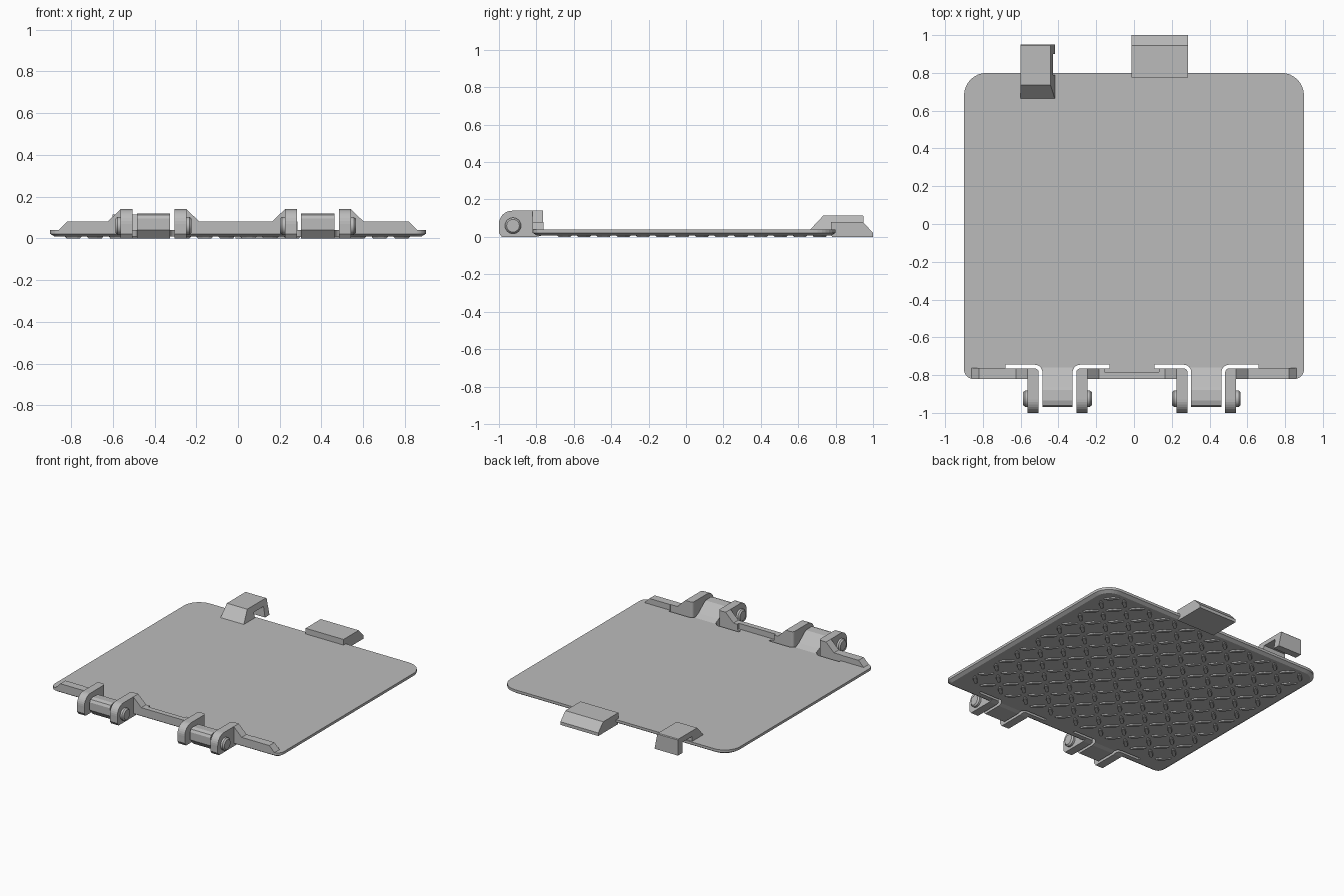
import bpy, bmesh, math
from mathutils import Matrix

if "Cube" in bpy.data.objects:
    bpy.data.objects.remove(bpy.data.objects["Cube"])

grey = bpy.data.materials.new("plain grey")
grey.use_nodes = True
COLOUR = (0.5, 0.5, 0.5, 1)
grey.diffuse_color = COLOUR
grey.node_tree.nodes["Principled BSDF"].inputs["Base Color"].default_value = COLOUR


def finish(bm, name):
    bmesh.ops.recalc_face_normals(bm, faces=bm.faces)
    mesh = bpy.data.meshes.new(name)
    bm.to_mesh(mesh)
    bm.free()
    mesh.materials.append(grey)
    obj = bpy.data.objects.new(name, mesh)
    bpy.context.collection.objects.link(obj)
    return obj


def loft(name, rings):
    """Skin a stack of matching rings and cap both ends."""
    bm = bmesh.new()
    loops = [[bm.verts.new(p) for p in ring] for ring in rings]
    n = len(loops[0])
    for a, b in zip(loops, loops[1:]):
        for i in range(n):
            j = (i + 1) % n
            bm.faces.new((a[i], a[j], b[j], b[i]))
    bm.faces.new(loops[0])
    bm.faces.new(loops[-1])
    return finish(bm, name)


def prism(name, profile, axis, start, end):
    place = {"x": lambda p, q, a: (a, p, q),
             "y": lambda p, q, a: (p, a, q),
             "z": lambda p, q, a: (p, q, a)}[axis]
    return loft(name, [[place(p, q, a) for p, q in profile] for a in (start, end)])


def arc(cx, cy, r, start, end, steps=8):
    angles = [math.radians(start + (end - start) * i / steps) for i in range(steps + 1)]
    return [(cx + r * math.cos(t), cy + r * math.sin(t)) for t in angles]


def cut(obj, cutter):
    mod = obj.modifiers.new("slot", "BOOLEAN")
    mod.operation = "DIFFERENCE"
    mod.solver = "EXACT"
    mod.object = cutter


# Rounded base plate with a chamfered underside
def plate_ring(inset, z):
    outline = []
    corners = [(0.9, 0.8, 0.12, 0), (-0.9, 0.8, 0.12, 90),
               (-0.9, -0.82, 0.05, 180), (0.9, -0.82, 0.05, 270)]
    for x, y, r, angle in corners:
        cx, cy = x - math.copysign(r, x), y - math.copysign(r, y)
        outline += arc(cx, cy, r - inset, angle, angle + 90)
    return [(x, y, z) for x, y in outline]


plate = loft("base_plate", [plate_ring(0.022, 0.008), plate_ring(0, 0.022), plate_ring(0, 0.04)])

# Raised tread bars below, alternating diagonally
bm = bmesh.new()
for col in range(16):
    for row in range(14):
        turn = 45 if (col + row) % 2 else -45
        matrix = (Matrix.Translation((-0.79 + col * 0.105, -0.65 + row * 0.105, 0.006))
                  @ Matrix.Rotation(math.radians(turn), 4, "Z")
                  @ Matrix.Diagonal((0.06, 0.016, 1, 1)))
        bmesh.ops.create_cone(bm, cap_ends=True, segments=8, radius1=0.75,
                              radius2=1, depth=0.012, matrix=matrix)
finish(bm, "tread_bars")

# Front ribs with ramps climbing to the hinge arms
LEFT, RIGHT = -0.405, 0.383
ARM_TOP, RIB_TOP, LOW = 0.14, 0.08, 0.03
ribs = []
for name, hinge, side, tip in (("right_rib", LEFT, -1, -0.86), ("left_rib", RIGHT, 1, 0.86)):
    profile = [(tip, LOW), (tip, 0.04), (tip - side * 0.04, RIB_TOP),
               (hinge + side * 0.22, RIB_TOP), (hinge + side * 0.158, ARM_TOP),
               (hinge + side * 0.12, ARM_TOP), (hinge + side * 0.12, LOW)]
    ribs.append(prism(name, profile, "y", -0.82, -0.762))
middle = [(-0.19, LOW), (-0.19, RIB_TOP), (0.165, RIB_TOP), (0.165, LOW)]
prism("middle_rib", middle, "y", -0.82, -0.783)
for name, hinge, side in (("right_inner_ramp", LEFT, 1), ("left_inner_ramp", RIGHT, -1)):
    profile = [(hinge + side * u, z) for u, z in
               ((0.12, LOW), (0.12, ARM_TOP), (0.158, ARM_TOP),
                (0.22, RIB_TOP), (0.25, RIB_TOP), (0.25, LOW))]
    ribs.append(prism(name, profile, "y", -0.82, -0.762))

# Hinges: two arms with pin ends around a fixed tongue
arm_profile = ([(-0.76, 0.01), (-0.76, ARM_TOP)] + arc(-0.93, 0.07, 0.07, 90, 180)
               + [(-1.0, 0.02), (-0.985, 0.0), (-0.8, 0.0)])
tongue_profile = [(-0.76, 0.012), (-0.76, 0.04), (-0.8, 0.058), (-0.86, 0.105), (-0.88, 0.117),
                  (-0.935, 0.12), (-0.96, 0.112), (-0.97, 0.095), (-0.97, 0.04),
                  (-0.935, 0.0), (-0.8, 0.0)]
slot_path = ([(0.275, -0.745)] + arc(0.12, -0.785, 0.04, 90, 180) + [(0.08, -1.1), (0.1, -1.1)]
             + arc(0.12, -0.785, 0.02, 180, 90) + [(0.275, -0.765)])
for label, hinge in (("right", LEFT), ("left", RIGHT)):
    prism(label + "_hinge_tongue", tongue_profile, "x", hinge - 0.08, hinge + 0.08)
    for side, end in ((-1, "right"), (1, "left")):
        slot = prism(f"{label}_{end}_slot_cutter",
                     [(hinge + side * u, y) for u, y in slot_path], "z", -0.1, 0.3)
        slot.hide_render = True
        slot.hide_viewport = True
        arm = prism(f"{label}_hinge_{end}_arm", arm_profile, "x",
                    hinge + side * 0.09, hinge + side * 0.158)
        for obj in [arm, plate] + ribs:
            near = obj in (arm, plate) or obj.name.startswith(label)
            if near:
                cut(obj, slot)
        rings = [[(hinge + side * u, y, z) for y, z in arc(-0.925, 0.06, r, 0, 345, 23)]
                 for u, r in ((0.15, 0.043), (0.172, 0.043), (0.182, 0.034))]
        pin = loft(f"{label}_hinge_{end}_pin_end", rings)
        bpy.ops.object.select_all(action="DESELECT")
        pin.select_set(True)
        bpy.context.view_layer.objects.active = pin
        bpy.ops.object.shade_smooth_by_angle(angle=math.radians(30))

# Hooked rear clip with one leaning side
clip_profile = [(0.66, 0.035), (0.735, 0.115), (0.945, 0.115), (0.95, 0.11), (0.95, 0.0),
                (0.9, 0.0), (0.9, 0.075), (0.79, 0.075), (0.79, 0.035)]
clip = prism("rear_clip", clip_profile, "x", -0.602, -0.418)
for v in clip.data.vertices:
    if v.co.x > -0.5:
        v.co.x -= max(0, v.co.z - 0.035) * 0.3

# Rear tab with a sloped lip
tab_profile = [(0.775, 0.03), (0.775, 0.08), (0.945, 0.08), (1.0, 0.022), (1.0, 0.0), (0.78, 0.0)]
prism("rear_tab", tab_profile, "x", -0.012, 0.285)
